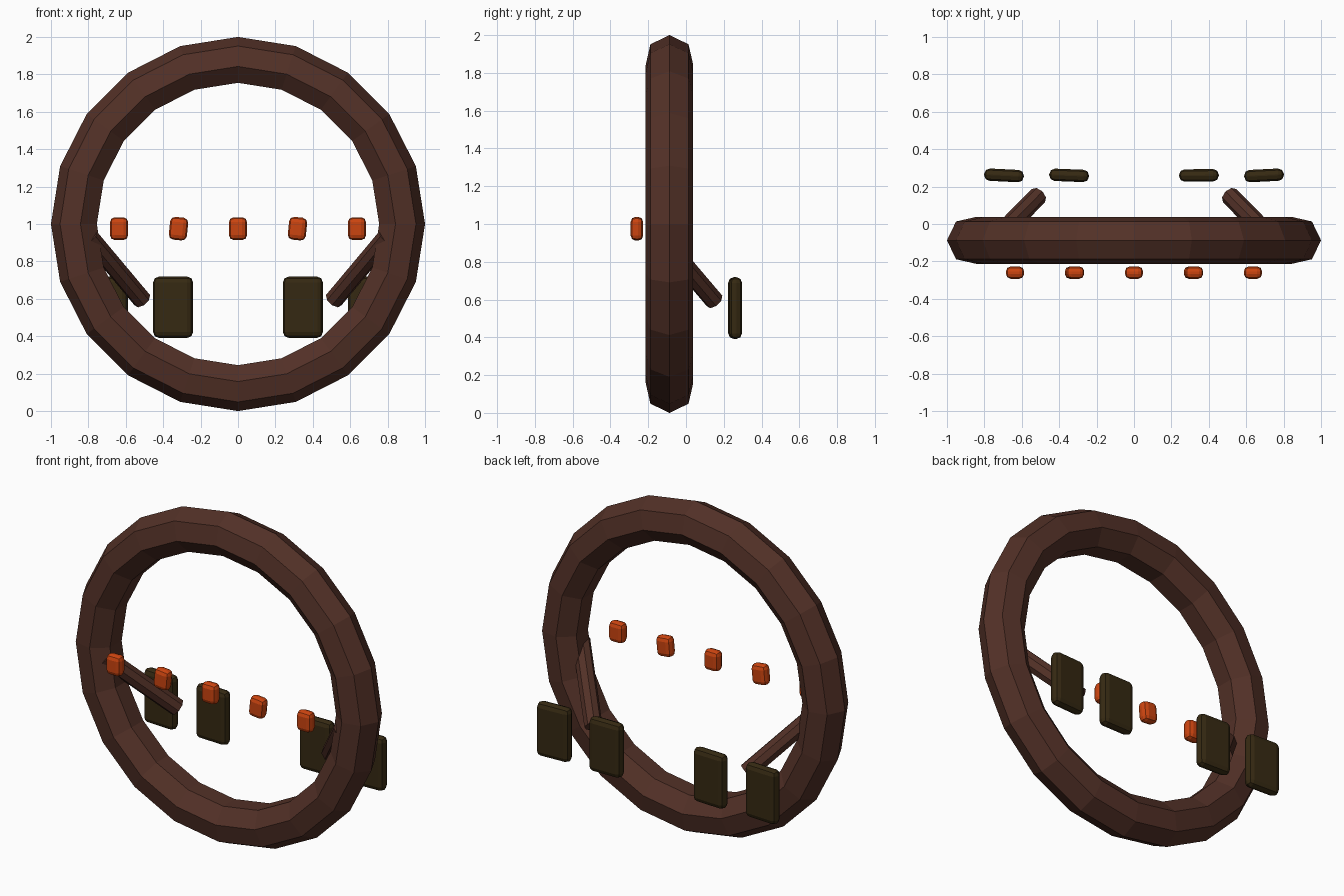
import bpy
from math import pi
from mathutils import Vector

cube = bpy.data.objects.get("Cube")
if cube:
    bpy.data.objects.remove(cube, do_unlink=True)


def material(name, rgb):
    mat = bpy.data.materials.new(name)
    mat.use_nodes = True
    mat.diffuse_color = (*rgb, 1)
    mat.node_tree.nodes["Principled BSDF"].inputs["Base Color"].default_value = (*rgb, 1)
    return mat


brown = material("dark brown", (0.085, 0.030, 0.020))
orange = material("burnt orange", (0.60, 0.058, 0.005))
olive = material("dark olive", (0.036, 0.022, 0.006))


def finish(name, mat):
    obj = bpy.context.object
    obj.name = name
    obj.data.materials.append(mat)
    return obj


def rounded_box(name, location, size, rotation, bevel, mat):
    bpy.ops.mesh.primitive_cube_add(size=1, location=location, rotation=rotation)
    obj = finish(name, mat)
    obj.scale = size
    bpy.ops.object.transform_apply(location=False, rotation=False, scale=True)
    mod = obj.modifiers.new("rounded edges", "BEVEL")
    mod.width = bevel
    mod.segments = 2
    return obj


def rod(name, start, end, radius, mat):
    start, end = Vector(start), Vector(end)
    axis = end - start
    bpy.ops.mesh.primitive_cylinder_add(
        vertices=8, radius=radius, depth=axis.length, location=(start + end) / 2,
        rotation=axis.to_track_quat("Z", "Y").to_euler())
    return finish(name, mat)


# Large upright ring with a seven-sided section
bpy.ops.mesh.primitive_torus_add(
    major_segments=20, minor_segments=7, major_radius=0.871, minor_radius=0.129,
    location=(0, -0.0875, 1), rotation=(pi / 2, 0, 0))
finish("ring", brown)

# Struts slanting inward, back and down from the ring
for label, side in (("left", 1), ("right", -1)):
    rod(label + "_strut", (side * 0.797, -0.138, 0.933),
        (side * 0.512, 0.151, 0.593), 0.0505, brown)

# Row of studs in front of the ring, every second one tilted
for i in range(5):
    rounded_box(f"stud_{i + 1}", ((i - 2) * 0.318, -0.26, 0.975),
                (0.097, 0.066, 0.122), (0, (i % 2) * 0.1, 0), 0.026, orange)

# Plates behind the ring, slightly turned
for i, (x, turn) in enumerate(((-0.695, -0.05), (-0.347, -0.04), (0.347, 0.01), (0.695, 0.05))):
    rounded_box(f"rear_plate_{i + 1}", (x, 0.26, 0.555),
                (0.213, 0.066, 0.327), (0, 0, turn), 0.03, olive)
